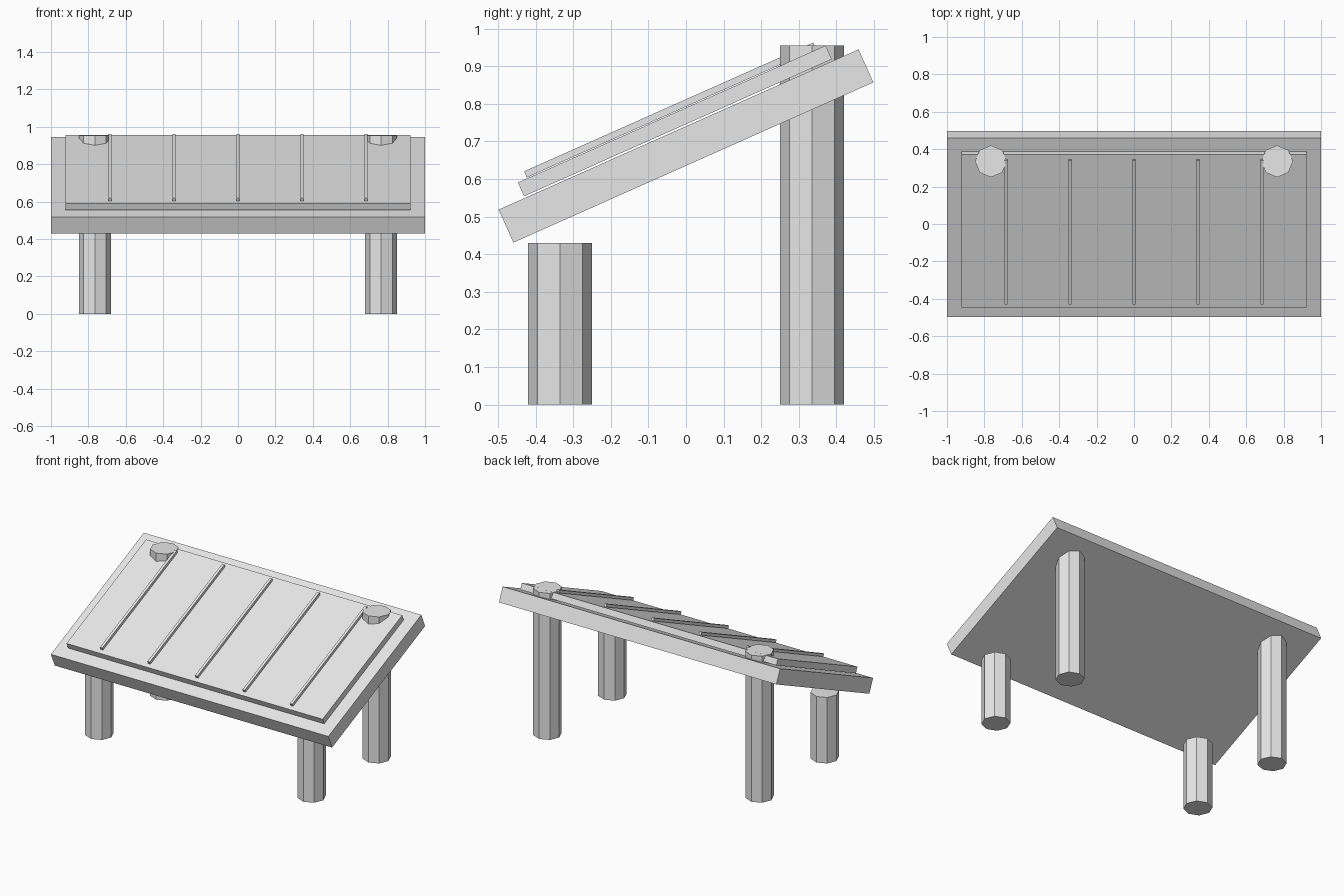
import bpy
import math
from mathutils import Matrix, Vector

if "Cube" in bpy.data.objects:
    bpy.data.objects.remove(bpy.data.objects["Cube"])

TILT = math.radians(24)
CENTRE = Vector((0, 0, 0.688))
ROT = Matrix.Rotation(TILT, 4, 'X')

grey = bpy.data.materials.new("plain grey")
grey.diffuse_color = (0.8, 0.8, 0.8, 1)
grey.use_nodes = True
grey.node_tree.nodes["Principled BSDF"].inputs["Base Color"].default_value = grey.diffuse_color


def finish(name):
    obj = bpy.context.object
    obj.name = name
    obj.data.materials.append(grey)
    return obj


def tilted_box(name, x, lift, size):
    """Box lying on the sloped plane, lifted along the plane's normal."""
    bpy.ops.mesh.primitive_cube_add(size=1)
    obj = finish(name)
    obj.data.transform(Matrix.Diagonal((*size, 1)))
    obj.matrix_world = Matrix.Translation(CENTRE) @ ROT @ Matrix.Translation((x, 0, lift))
    return obj


def leg(name, x, y, height):
    """Eight-sided post with corners on the axes."""
    bpy.ops.mesh.primitive_cylinder_add(vertices=8, radius=0.085, depth=height,
                                        location=(x, y, height / 2))
    return finish(name)


# Sloped backing slab and raised panel
tilted_box("backing_slab", 0, 0, (2.0, 1.048, 0.096))
tilted_box("raised_panel", 0, 0.073, (1.846, 0.896, 0.04))

# Thin divider strips
for i in range(-2, 3):
    tilted_box("divider_strip", i * 0.3425, 0.1045, (0.017, 0.842, 0.018))

# Short front legs, tall back legs passing through the slab
for side in (-1, 1):
    leg("front_leg", side * 0.765, -0.335, 0.43)
    leg("back_leg", side * 0.765, 0.335, 0.955)
